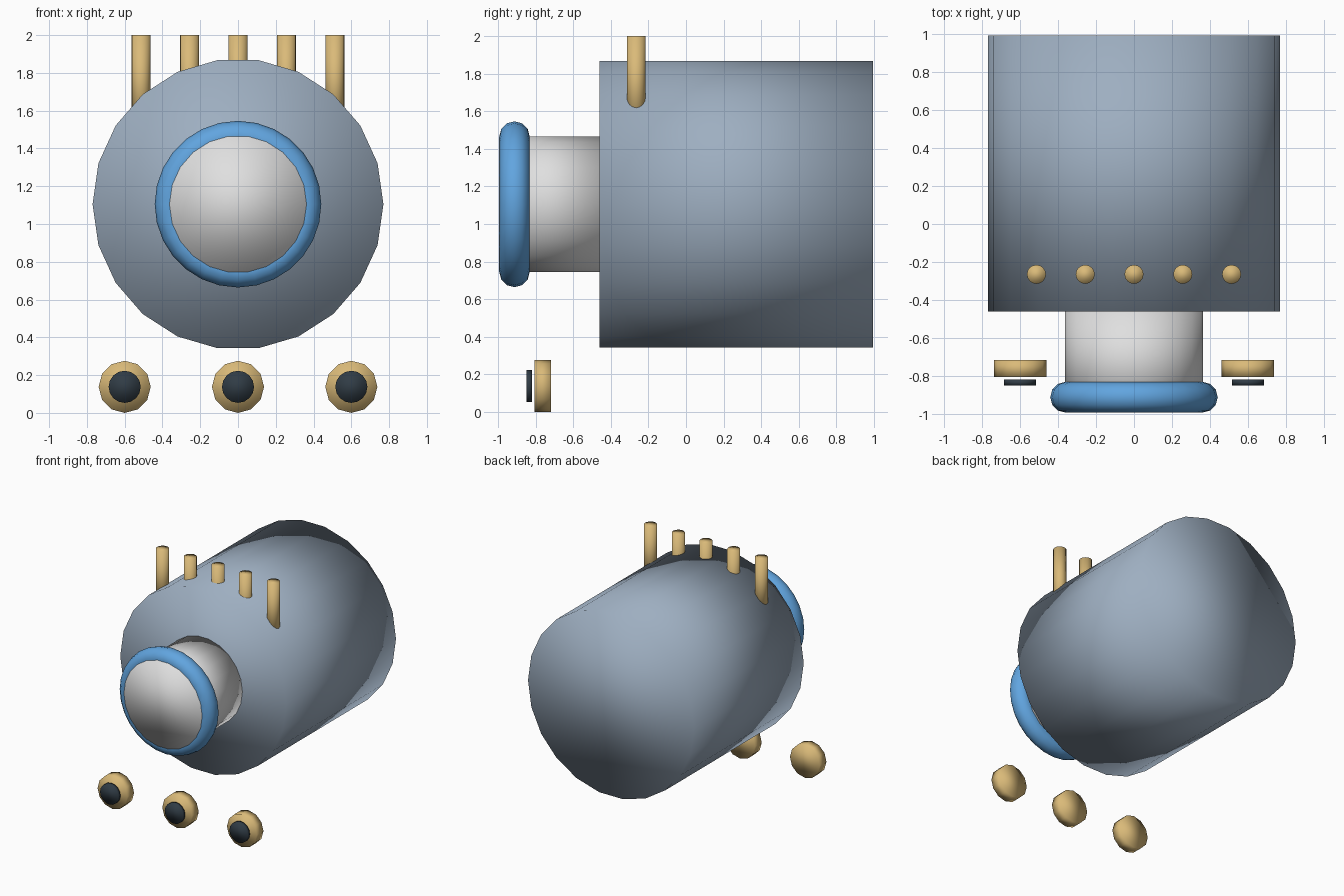
import bpy
import bmesh
from math import cos, sin, tau, radians
from mathutils import Matrix

cube = bpy.data.objects.get("Cube")
if cube:
    bpy.data.objects.remove(cube, do_unlink=True)


def material(name, rgb):
    m = bpy.data.materials.new(name)
    m.use_nodes = True
    m.diffuse_color = (*rgb, 1)
    m.node_tree.nodes["Principled BSDF"].inputs["Base Color"].default_value = (*rgb, 1)
    return m


GREY = material("slate grey", (0.34, 0.425, 0.53))
WHITE = material("pale grey", (0.74, 0.74, 0.74))
BLUE = material("sky blue", (0.12, 0.375, 0.74))
GOLD = material("tan gold", (0.70, 0.49, 0.19))
DARK = material("dark navy", (0.03, 0.045, 0.06))


def finish(bm, name, mat):
    bmesh.ops.recalc_face_normals(bm, faces=bm.faces)
    for f in bm.faces:
        f.smooth = True
    mesh = bpy.data.meshes.new(name)
    bm.to_mesh(mesh)
    bm.free()
    mesh.materials.append(mat)
    obj = bpy.data.objects.new(name, mesh)
    bpy.context.collection.objects.link(obj)
    return obj


def cylinder(name, mat, sides, radius, start, end, centre, upright=False):
    """Cylinder from start to end along y (centre = x, z) or along z (centre = x, y)."""
    bm = bmesh.new()
    bmesh.ops.create_cone(bm, cap_ends=True, segments=sides, radius1=radius,
                          radius2=radius, depth=end - start)
    turn = Matrix.Rotation(radians(90), 4, "Z")
    mid = (start + end) / 2
    if upright:
        place = Matrix.Translation((*centre, mid))
    else:
        place = Matrix.Translation((centre[0], mid, centre[1])) @ Matrix.Rotation(radians(90), 4, "X")
    bmesh.ops.transform(bm, matrix=place @ turn, verts=bm.verts)
    return finish(bm, name, mat)


def ring(name, mat, major, minor, y, z, around=28, section=12):
    """Torus whose axis runs along y."""
    bm = bmesh.new()
    loops = []
    for i in range(around):
        a = tau * i / around
        loop = []
        for j in range(section):
            b = tau * j / section
            r = major + minor * cos(b)
            loop.append(bm.verts.new((r * cos(a), y + minor * sin(b), z + r * sin(a))))
        loops.append(loop)
    for i in range(around):
        p, q = loops[i], loops[(i + 1) % around]
        for j in range(section):
            k = (j + 1) % section
            bm.faces.new((p[j], q[j], q[k], p[k]))
    return finish(bm, name, mat)


AXIS = 1.105

# Barrel body, short neck and its rim
cylinder("body", GREY, 22, 0.77, -0.46, 0.993, (0, AXIS))
cylinder("neck", WHITE, 22, 0.363, -0.993, -0.45, (0, AXIS))
ring("neck_rim", BLUE, 0.36, 0.081, -0.912, AXIS)

# Row of upright pegs across the top
for i in range(5):
    cylinder(f"peg_{i + 1}", GOLD, 16, 0.05, 1.5, 2.0, ((i - 2) * 0.257, -0.265), upright=True)

# Three floating knobs with dark discs in front
for side, x in (("right", -0.6), ("middle", 0), ("left", 0.6)):
    cylinder(f"knob_{side}", GOLD, 12, 0.138, -0.806, -0.717, (x, 0.138))
    cylinder(f"knob_disc_{side}", DARK, 16, 0.085, -0.849, -0.82, (x, 0.138))
